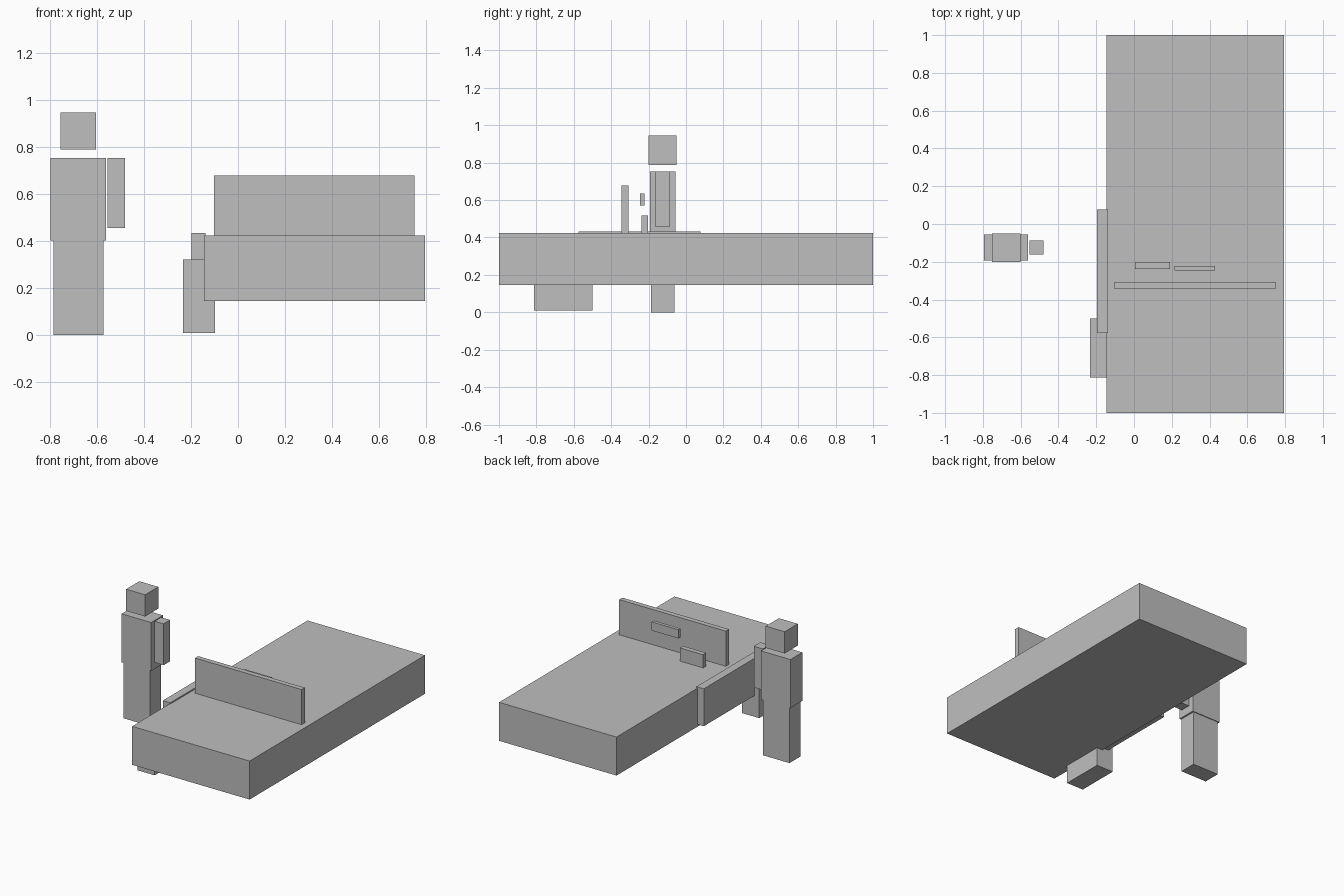
import bpy
from mathutils import Vector

cube = bpy.data.objects.get("Cube")
if cube:
    bpy.data.objects.remove(cube, do_unlink=True)

# One plain grey for every part
grey = bpy.data.materials.new("light_grey")
grey.use_nodes = True
colour = (0.52, 0.52, 0.52, 1)
grey.diffuse_color = colour
grey.node_tree.nodes["Principled BSDF"].inputs["Base Color"].default_value = colour


def box(name, low, high):
    """Add a flat-sided box spanning two opposite corners."""
    low, high = Vector(low), Vector(high)
    bpy.ops.mesh.primitive_cube_add(size=1, location=(low + high) / 2)
    part = bpy.context.object
    part.name = name
    part.scale = high - low
    bpy.ops.object.transform_apply(location=False, rotation=False, scale=True)
    part.data.materials.append(grey)
    return part


# Vehicle slab with its upright screen
box("vehicle_body", (-0.145, -1, 0.145), (0.793, 1, 0.423))
box("windscreen", (-0.102, -0.344, 0.42), (0.749, -0.308, 0.677))

# Side parts
box("side_door", (-0.197, -0.576, 0.163), (-0.138, 0.078, 0.433))
box("wheel_block", (-0.234, -0.812, 0.01), (-0.098, -0.501, 0.321))

# Small plates behind the screen
box("dashboard_block", (0.005, -0.238, 0.42), (0.19, -0.202, 0.518))
box("floating_mirror", (0.215, -0.247, 0.571), (0.43, -0.223, 0.634))

# Standing figure
box("figure_legs", (-0.783, -0.187, 0), (-0.572, -0.062, 0.403))
box("figure_torso", (-0.795, -0.192, 0.403), (-0.56, -0.056, 0.753))
box("figure_head", (-0.753, -0.2, 0.788), (-0.602, -0.05, 0.945))
box("figure_left_arm", (-0.553, -0.162, 0.455), (-0.48, -0.088, 0.753))
